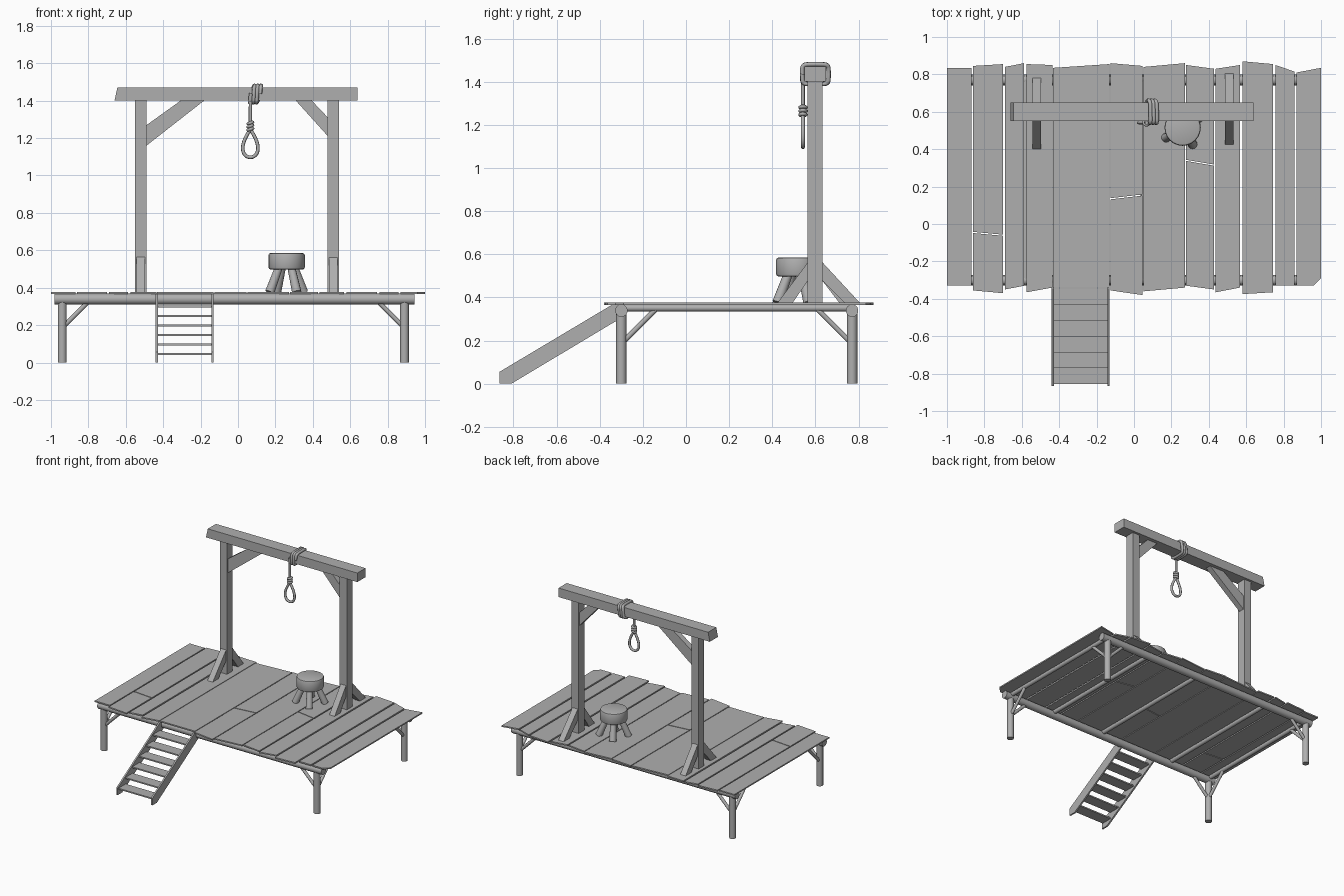
import bpy, bmesh, math
from mathutils import Vector

cube = bpy.data.objects.get("Cube")
if cube:
    bpy.data.objects.remove(cube, do_unlink=True)

grey = bpy.data.materials.new("plain_grey")
grey.use_nodes = True
grey.diffuse_color = (0.43, 0.43, 0.43, 1)
grey.node_tree.nodes["Principled BSDF"].inputs["Base Color"].default_value = (0.43, 0.43, 0.43, 1)

DECK = 0.376     # top of the planks
BEAM_Y = 0.6     # depth of the upright frame


def finish(name, bm, smooth=False):
    bmesh.ops.recalc_face_normals(bm, faces=bm.faces[:])
    mesh = bpy.data.meshes.new(name)
    bm.to_mesh(mesh)
    bm.free()
    mesh.materials.append(grey)
    obj = bpy.data.objects.new(name, mesh)
    bpy.context.collection.objects.link(obj)
    if smooth:
        bpy.ops.object.select_all(action='DESELECT')
        obj.select_set(True)
        bpy.context.view_layer.objects.active = obj
        bpy.ops.object.shade_smooth_by_angle(angle=math.radians(40))
    return obj


def prism(name, profile, axis, low, high):
    """Extrude a 2D profile along an axis between two positions."""
    def place(a, b, t):
        return {"x": (t, a, b), "y": (a, t, b), "z": (a, b, t)}[axis]
    bm = bmesh.new()
    ends = [[bm.verts.new(place(a, b, t)) for a, b in profile] for t in (low, high)]
    for ring in ends:
        bm.faces.new(ring)
    n = len(profile)
    for i in range(n):
        j = (i + 1) % n
        bm.faces.new((ends[0][i], ends[0][j], ends[1][j], ends[1][i]))
    return finish(name, bm)


def box(name, x, y, z):
    return prism(name, [(x[0], y[0]), (x[1], y[0]), (x[1], y[1]), (x[0], y[1])], "z", *z)


def rod(name, start, end, r1, r2=None, sides=14):
    """Round pole between two points."""
    a, b = Vector(start), Vector(end)
    bm = bmesh.new()
    bmesh.ops.create_cone(bm, cap_ends=True, segments=sides, radius1=r1,
                          radius2=r1 if r2 is None else r2, depth=(b - a).length)
    turn = (b - a).to_track_quat('Z', 'Y').to_matrix()
    bmesh.ops.rotate(bm, verts=bm.verts[:], matrix=turn)
    bmesh.ops.translate(bm, verts=bm.verts[:], vec=(a + b) / 2)
    return finish(name, bm, True)


def rope(name, points, radius, cyclic=False):
    """Tube swept along a smooth path, converted to a mesh."""
    curve = bpy.data.curves.new(name, 'CURVE')
    curve.dimensions = '3D'
    curve.bevel_depth = radius
    curve.bevel_resolution = 2
    curve.use_fill_caps = True
    spline = curve.splines.new('POLY')
    spline.points.add(len(points) - 1)
    for p, co in zip(spline.points, points):
        p.co = (*co, 1)
    spline.use_cyclic_u = cyclic
    spline.use_smooth = True
    curve.materials.append(grey)
    obj = bpy.data.objects.new(name, curve)
    bpy.context.collection.objects.link(obj)
    return obj


# Deck planks: left x, right x, front y at each side, back y at each side
planks = [
    (-1.0, -.87, -.33, -.33, .835, .835), (-.862, -.7, -.355, -.37, .845, .855),
    (-.69, -.587, -.35, -.33, .84, .86), (-.575, -.437, -.365, -.34, .855, .85),
    (-.432, -.132, -.34, -.34, .835, .855), (-.126, .046, -.355, -.38, .86, .845),
    (.052, .273, -.36, -.34, .84, .86), (.279, .427, -.33, -.35, .85, .83),
    (.437, .567, -.365, -.34, .83, .85), (.579, .744, -.375, -.365, .87, .855),
    (.756, .858, -.33, -.33, .85, .815)]
# Planks made from two lengths: slanted joint heights at each side
joints = {1: (-.045, -.06), 5: (.135, .155), 7: (.34, .315)}
for i, (x0, x1, f0, f1, b0, b1) in enumerate(planks):
    parts = [(f0, f1, b0, b1)]
    if i in joints:
        j0, j1 = joints[i]
        g = 0.003
        parts = [(f0, f1, j0 - g, j1 - g), (j0 + g, j1 + g, b0, b1)]
    for p in parts:
        prism("deck_plank", [(x0, p[0]), (x1, p[1]), (x1, p[3]), (x0, p[2])],
              "z", DECK - .01, DECK)
prism("deck_plank", [(.87, -.33), (.96, -.33), (1, -.29), (1, .835), (.87, .81)],
      "z", DECK - .01, DECK)

# Round timber frame under the deck
LEG_X, LEG_Y = (-.94, .89), (-.3, .77)
for y in LEG_Y:
    rod("long_beam", (-.98, y, .339), (.945, y, .339), .029)
for x in (*LEG_X, -.58, .05, .5):
    rod("cross_beam", (x, LEG_Y[0], .351), (x, LEG_Y[1], .351), .016)
for x in LEG_X:
    for y in LEG_Y:
        rod("leg", (x, y, 0), (x, y, .345), .024)
        sx, sy = (1 if x < 0 else -1), (1 if y < 0 else -1)
        rod("leg_brace", (x, y, .185), (x + sx * .15, y, .335), .012, sides=10)
        rod("leg_brace", (x, y, .185), (x, y + sy * .16, .345), .012, sides=10)

# Stairs
side = [(-.865, 0), (-.865, .055), (-.345, .365), (-.3, .365), (-.3, .305), (-.81, 0)]
for x in (-.44, -.142):
    prism("stair_stringer", side, "x", x, x + .012)
for i in range(6):
    y = -.855 + i * .0845
    z = .04 + i * .051
    box("stair_tread", (-.43, -.14), (y, y + .088), (z, z + .01))

# Upright posts and crossbar
POSTS = (-.52, .51)
for x in POSTS:
    box("upright_post", (x - .031, x + .031), (BEAM_Y - .036, BEAM_Y + .032), (DECK - .01, 1.405))
prism("crossbar", [(-.66, 1.4), (.64, 1.4), (.64, 1.47), (-.645, 1.47)],
      "y", BEAM_Y - .05, BEAM_Y + .05)

# Slanted braces below the crossbar
prism("upper_brace", [(-.495, 1.155), (-.495, 1.265), (-.3, 1.405), (-.175, 1.405)],
      "y", BEAM_Y - .022, BEAM_Y + .022)
prism("upper_brace", [(.485, 1.205), (.485, 1.305), (.39, 1.405), (.305, 1.405)],
      "y", BEAM_Y - .022, BEAM_Y + .022)

# Foot braces in front of and behind each post
for x, front, back in ((POSTS[0], .4, .78), (POSTS[1], .425, .805)):
    for foot, face, step in ((front, .57, .07), (back, .626, -.07)):
        prism("foot_brace", [(foot, DECK), (foot + step, DECK), (face, .485), (face, .57)],
              "x", x - .023, x + .023)

# Stool
SX, SY = .26, .515
bm = bmesh.new()
bmesh.ops.create_cone(bm, cap_ends=True, segments=24, radius1=.097, radius2=.097, depth=.088)
rims = [e for e in bm.edges if abs(e.verts[0].co.z - e.verts[1].co.z) < .001]
bmesh.ops.bevel(bm, geom=rims, offset=.011, segments=2, profile=.5, affect='EDGES')
bmesh.ops.translate(bm, verts=bm.verts[:], vec=(SX, SY, .541))
finish("stool_seat", bm, True)
for k in range(4):
    a = math.radians(31 + 90 * k)
    c, s = math.cos(a), math.sin(a)
    rod("stool_leg", (SX + c * .105, SY + s * .105, DECK), (SX + c * .05, SY + s * .05, .505),
        .025, .021, 12)

# Rope coiled around the crossbar, then hanging down
R = .0105
coil = []
for i in range(3 * 24 + 1):
    t = i / 24
    a = 2 * math.pi * t + math.pi
    c, s = math.cos(a), math.sin(a)
    # rounded rectangle cross-section around the bar
    y = BEAM_Y + .061 * math.copysign(abs(c) ** .35, c)
    z = 1.435 + .046 * math.copysign(abs(s) ** .35, s)
    coil.append((.068 + .017 * t + .008 * s, y, z))
rope("rope_coil", coil, R)
HX, HY = .066, BEAM_Y - .058
rope("hanging_rope", [(HX + .002, HY, 1.44), (HX, HY, 1.35), (HX, HY, 1.24)], R * .85)

# Knot rings and teardrop loop
for z in (1.247, 1.264, 1.281):
    ring = [(HX + .013 * math.cos(k * math.pi / 8), HY + .013 * math.sin(k * math.pi / 8),
             z + .004 * math.cos(k * math.pi / 8)) for k in range(16)]
    rope("knot_ring", ring, .0085, True)
loop = []
for k in range(32):
    a = 2 * math.pi * k / 32
    loop.append((HX + .054 * math.sin(a) * math.sin(a / 2) ** 1.1, HY,
                 1.172 + .075 * math.cos(a)))
rope("rope_loop", loop, .0095, True)
